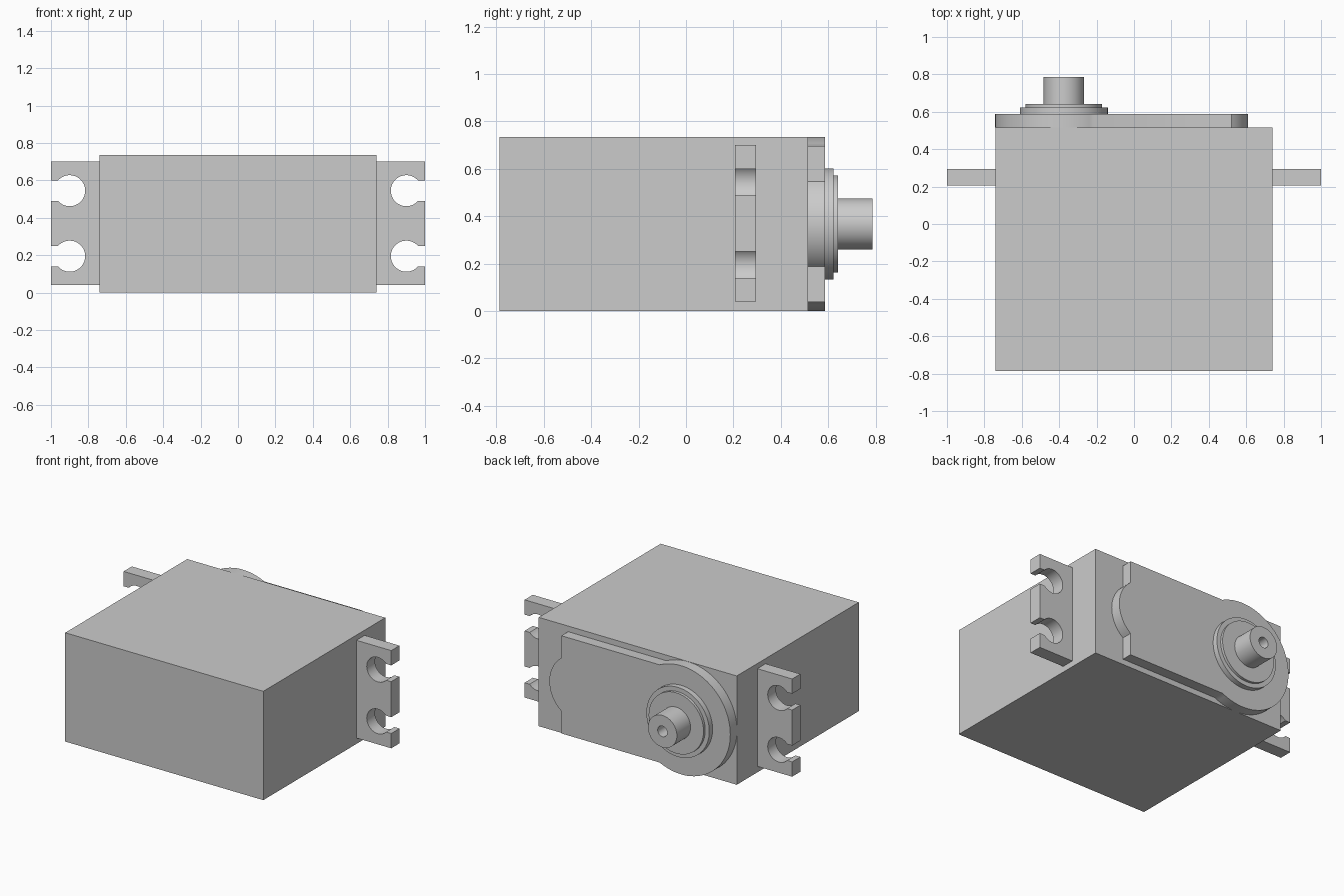
import bpy, bmesh
from math import sin, cos, pi, asin, acos, atan2

if "Cube" in bpy.data.objects:
    bpy.data.objects.remove(bpy.data.objects["Cube"])

CX, CZ, R = -0.375, 0.367, 0.367   # output axis and gearbox boss radius


def finish(bm, name):
    bmesh.ops.recalc_face_normals(bm, faces=bm.faces)
    me = bpy.data.meshes.new(name)
    bm.to_mesh(me)
    bm.free()
    ob = bpy.data.objects.new(name, me)
    bpy.context.collection.objects.link(ob)
    bpy.ops.object.select_all(action='DESELECT')
    ob.select_set(True)
    bpy.context.view_layer.objects.active = ob
    bpy.ops.object.shade_smooth_by_angle(angle=pi / 6)
    return ob


def prism(name, outline, y0, y1):
    """Extrude an (x, z) outline from y0 to y1."""
    bm = bmesh.new()
    face = bm.faces.new([bm.verts.new((x, y0, z)) for x, z in outline])
    ext = bmesh.ops.extrude_face_region(bm, geom=[face])
    verts = [g for g in ext['geom'] if isinstance(g, bmesh.types.BMVert)]
    bmesh.ops.translate(bm, verts=verts, vec=(0, y1 - y0, 0))
    return finish(bm, name)


def arc(cx, cz, r, a0, a1, n):
    return [(cx + r * cos(a0 + (a1 - a0) * i / n),
             cz + r * sin(a0 + (a1 - a0) * i / n)) for i in range(n + 1)]


def lathe(name, profile, n=64):
    """Turn an (r, y) profile around the output axis."""
    bm = bmesh.new()
    vs = [bm.verts.new((CX + r, y, CZ)) for r, y in profile]
    edges = [bm.edges.new(p) for p in zip(vs, vs[1:])]
    bmesh.ops.spin(bm, geom=vs + edges, cent=(CX, 0, CZ), axis=(0, 1, 0),
                   angle=2 * pi, steps=n)
    bmesh.ops.remove_doubles(bm, verts=bm.verts, dist=1e-4)
    return finish(bm, name)


# Main case
prism("case", [(-0.74, 0), (0.74, 0), (0.74, 0.735), (-0.74, 0.735)], -0.787, 0.515)

# Mounting ears with keyhole slots open to the outside
h, hr, hx = 0.055, 0.083, 0.90
a = asin(h / hr)
ear = [(0.74, 0.04), (1, 0.04)]
for z in (0.195, 0.545):
    ear += [(1, z - h)] + arc(hx, z, hr, -a, a - 2 * pi, 32) + [(1, z + h)]
ear += [(1, 0.70), (0.74, 0.70)]
for side, s in (("right", 1), ("left", -1)):
    prism("mounting_ear_" + side, [(s * x, z) for x, z in ear], 0.207, 0.295)

# Gearbox cover: round boss, straight plate and a shallow rounded end
b = asin((R - 0.037) / R)
hb, xb = 0.18, 0.52
br = 0.225
bb = asin(hb / br)
cover = arc(CX, CZ, R, b, 2 * pi - b, 56)
cover += [(xb, 0.037)]
cover += arc(xb - br * cos(bb), CZ, br, -bb, bb, 20)
cover += [(xb, 2 * CZ - 0.037)]
prism("gearbox_cover", cover, 0.515, 0.587)

# Stepped bearing collar
lathe("bearing_collar", [(0, 0.58), (0.235, 0.58), (0.235, 0.623),
                         (0.205, 0.623), (0.205, 0.641), (0, 0.641)])

# Output shaft with screw hole
lathe("output_shaft", [(0, 0.635), (0.108, 0.635), (0.108, 0.787),
                       (0.036, 0.787), (0.036, 0.65), (0, 0.65)], 48)
